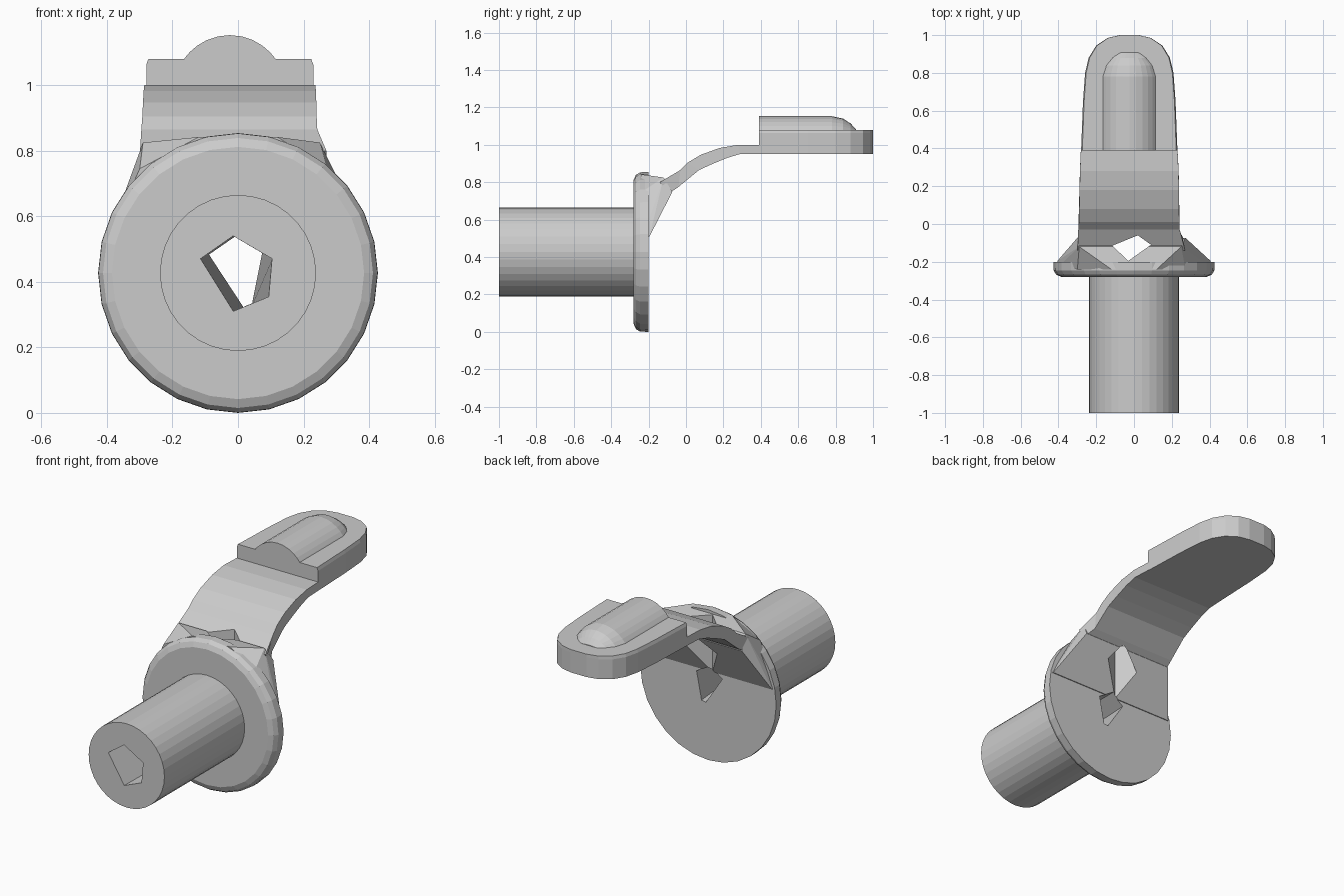
import bpy, bmesh
from math import sin, cos, pi

if "Cube" in bpy.data.objects:
    bpy.data.objects.remove(bpy.data.objects["Cube"])

CX = -0.025   # centre line of the arm and pad
CZ = 0.427    # axis height of disc and shaft


def finish(name, bm):
    bmesh.ops.recalc_face_normals(bm, faces=bm.faces)
    me = bpy.data.meshes.new(name)
    bm.to_mesh(me)
    bm.free()
    ob = bpy.data.objects.new(name, me)
    bpy.context.collection.objects.link(ob)
    return ob


def loft(name, rings):
    """Closed solid through rings with equal point counts."""
    bm = bmesh.new()
    vs = [[bm.verts.new(p) for p in r] for r in rings]
    n = len(rings[0])
    for a, b in zip(vs, vs[1:]):
        for i in range(n):
            j = (i + 1) % n
            bm.faces.new((a[i], a[j], b[j], b[i]))
    bm.faces.new(vs[0])
    bm.faces.new(vs[-1])
    return finish(name, bm)


def circle(y, r, n):
    return [(r * cos(2 * pi * i / n), y, CZ + r * sin(2 * pi * i / n)) for i in range(n)]


def combine(ob, other, op):
    m = ob.modifiers.new(op, 'BOOLEAN')
    m.operation, m.solver, m.object = op, 'EXACT', other
    bpy.context.view_layer.objects.active = ob
    bpy.ops.object.modifier_apply(modifier=m.name)
    bpy.data.objects.remove(other)


# Disc flange with rounded front rim
body = loft("mounting_body", [circle(y, r, 28) for y, r in
            [(-0.28, 0.385), (-0.268, 0.412), (-0.245, 0.426), (-0.2, 0.427)]])

# Shaft
shaft = loft("shaft", [circle(-1.0, 0.238, 36), circle(-0.25, 0.238, 36)])

# Wedge web joining the disc to the arm
bm = bmesh.new()
for l, r, y, z in [(-0.405, 0.405, -0.23, 0.51), (-0.405, 0.405, -0.195, 0.51),
                   (-0.3, 0.272, -0.24, 0.745), (-0.3, 0.272, -0.073, 0.748),
                   (-0.29, 0.25, -0.12, 0.825), (-0.12, 0.12, -0.24, 0.842)]:
    bm.verts.new((l, y, z))
    bm.verts.new((r, y, z))
hull = bmesh.ops.convex_hull(bm, input=bm.verts)
bmesh.ops.delete(bm, geom=[v for v in hull["geom_interior"] if isinstance(v, bmesh.types.BMVert)],
                 context='VERTS')
web = finish("web", bm)

# Curved arm: top y, top z, bottom y, bottom z, left, right
sections = [(-0.14, 0.80, -0.09, 0.74, -0.299, 0.270),
            (-0.03, 0.865, -0.04, 0.775, -0.295, 0.242),
            (0.01, 0.905, 0.07, 0.865, -0.292, 0.240),
            (0.08, 0.947, 0.14, 0.897, -0.290, 0.239),
            (0.18, 0.983, 0.22, 0.930, -0.288, 0.238),
            (0.28, 1.0, 0.29, 0.951, -0.286, 0.236),
            (0.40, 1.0, 0.40, 0.951, -0.281, 0.230)]
arm = loft("arm", [[(l, ty, tz), (r, ty, tz), (r, by, bz), (l, by, bz)]
                   for ty, tz, by, bz, l, r in sections])

for part in (shaft, web, arm):
    combine(body, part, 'UNION')

# Skewed five-sided bore through the shaft
front = [(-0.115, 0.47), (-0.015, 0.54), (0.105, 0.47), (0.095, 0.355), (-0.015, 0.31)]
back = [(-0.085, 0.485), (-0.01, 0.537), (0.07, 0.49), (0.037, 0.325), (0.02, 0.325)]
combine(body, loft("bore_cutter", [[(x, -1.02, z) for x, z in front],
                                   [(x, -0.1, z) for x, z in back]]), 'DIFFERENCE')

# Diamond opening down through the web
diamond = [(-0.115, -0.115), (0.02, -0.06), (0.09, -0.11), (-0.03, -0.195)]
combine(body, loft("web_cutter", [[(x, y, z) for x, y in diamond]
                                  for z in (0.43, 1.0)]), 'DIFFERENCE')

# Round-ended pad
half = [(0.255, 0.39), (0.245, 0.65), (0.234, 0.8), (0.215, 0.88),
        (0.175, 0.945), (0.115, 0.985), (0.05, 1.0)]
outline = half + [(-x, y) for x, y in reversed(half)]
loft("pad", [[(CX + s * x, y, z) for x, y in outline]
             for z, s in ((0.95, 1), (1.062, 1), (1.08, 0.975))])

# Raised rib on the pad with rounded end: y, half width, height
ribs = [(0.39, 0.141, 0.075), (0.78, 0.141, 0.075), (0.84, 0.122, 0.062),
        (0.88, 0.09, 0.036), (0.908, 0.055, 0.005)]
N = 12
rings = []
for y, w, h in ribs:
    R = (w * w + h * h) / (2 * h)
    xs = [-w * cos(pi * i / N) for i in range(N + 1)]
    rings.append([(CX + x, y, 1.078 + max(0, (R * R - x * x) ** 0.5 - (R - h)))
                  for x in xs])
loft("pad_rib", rings)
